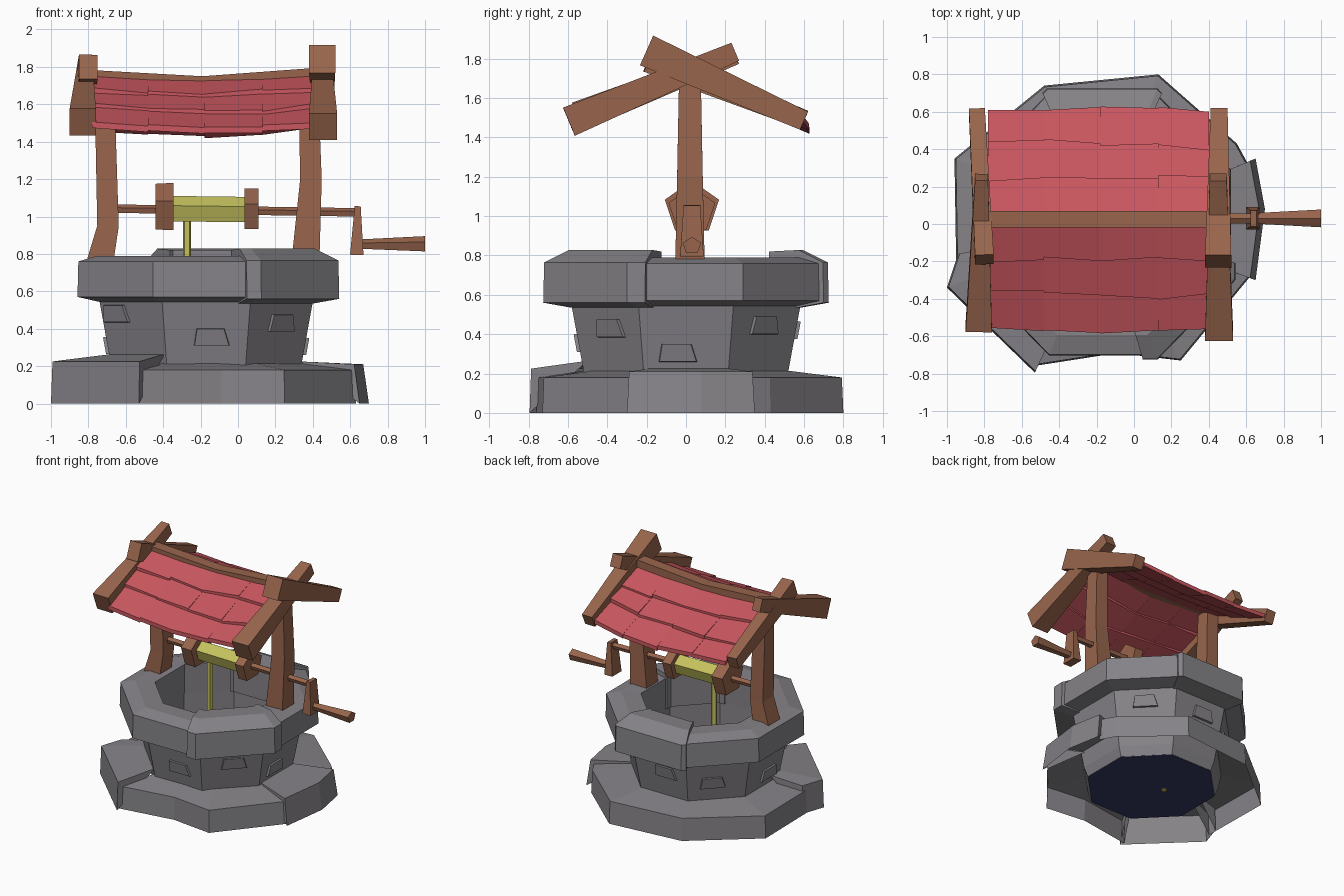
import bpy, bmesh, math, random
from mathutils import Vector

if "Cube" in bpy.data.objects:
    bpy.data.objects.remove(bpy.data.objects["Cube"])

random.seed(7)


def material(name, rgb):
    m = bpy.data.materials.new(name)
    m.diffuse_color = (*rgb, 1)
    m.use_nodes = True
    m.node_tree.nodes["Principled BSDF"].inputs["Base Color"].default_value = m.diffuse_color
    return m


STONE = material("grey stone", (0.235, 0.225, 0.243))
WOOD = material("brown wood", (0.315, 0.130, 0.073))
TILE = material("red tile", (0.59, 0.095, 0.115))
ROPE = material("straw rope", (0.56, 0.54, 0.11))
WATER = material("dark water", (0.037, 0.045, 0.13))
CX = -0.17  # well axis


def loft(name, sections, mat, ring=False, shell=False):
    """Skin sections; ring joins last to first, shell leaves the profile open."""
    bm = bmesh.new()
    rows = [[bm.verts.new(p) for p in s] for s in sections]
    n = len(rows[0])
    for i in range(len(rows) if ring else len(rows) - 1):
        a, b = rows[i], rows[(i + 1) % len(rows)]
        for j in range(n - 1 if shell else n):
            k = (j + 1) % n
            bm.faces.new((a[j], a[k], b[k], b[j]))
    if not ring:
        bm.faces.new(rows[0])
        bm.faces.new(rows[-1])
    bmesh.ops.recalc_face_normals(bm, faces=bm.faces)
    me = bpy.data.meshes.new(name)
    bm.to_mesh(me)
    bm.free()
    me.materials.append(mat)
    ob = bpy.data.objects.new(name, me)
    bpy.context.collection.objects.link(ob)
    return ob


def bar(name, stations, mat, n=4):
    """Tapered bar through (position, width, height); n > 4 gives an n-gon."""
    pts = [Vector(s[0]) for s in stations]
    d = (pts[-1] - pts[0]).normalized()
    u = Vector((1, 0, 0)) if abs(d.x) < 0.7 else Vector((0, 1, 0))
    v = d.cross(u).normalized()
    if max(v, key=abs) < 0:
        v = -v
    u = v.cross(d).normalized()
    if n == 4:
        shape = [(-1, -1), (1, -1), (1, 1), (-1, 1)]
    else:
        shape = [(math.sin(2 * math.pi * k / n), math.cos(2 * math.pi * k / n)) for k in range(n)]
    return loft(name, [[p + u * (a * s[1] / 2) + v * (b * s[2] / 2) for a, b in shape]
                       for p, s in zip(pts, stations)], mat)


def polar(deg, r, z):
    """Point on an octagon of corner radius r, corners at 22.5 + 45k degrees."""
    off = math.radians((deg + 22.5) % 45 - 22.5)
    q = r * math.cos(math.pi / 8) / math.cos(off)
    a = math.radians(deg)
    return (CX + q * math.cos(a), 1.02 * q * math.sin(a), z)


CORNERS = [22.5 + 45 * k for k in range(8)]

# Well wall, reaching almost to the ground, and water
wall = [(0.50, 0.025), (0.53, 0.10), (0.62, 0.56), (0.56, 0.7), (0.49, 0.7), (0.47, 0.025)]
loft("well_wall", [[polar(a, r, z) for r, z in wall] for a in CORNERS], STONE, ring=True)
loft("water", [[polar(a, 0.497, z) for a in CORNERS] for z in (0.02, 0.03)], WATER)

# Rim ring with two raised stones
rim = [(0.745, 0.57), (0.74, 0.76), (0.63, 0.79), (0.48, 0.785), (0.48, 0.55), (0.60, 0.54)]
loft("rim", [[polar(a, r, z) for r, z in rim] for a in CORNERS], STONE, ring=True)
high = [(0.77, 0.56), (0.765, 0.765), (0.63, 0.828), (0.465, 0.82), (0.465, 0.54), (0.62, 0.535)]
for name, angs in (("rim_stone_front", (287, 292.5, 337.5, 344)),
                   ("rim_stone_back", (65, 67.5, 112.5, 115))):
    loft(name, [[polar(a, r, z) for r, z in high] for a in angs], STONE)

# Base stones: shells open underneath, given by their outer corners
base = {
    "base_stone_left": (0.225, 0.265, 0.99, [(-0.53, -0.795), (-1.0, -0.34), (-0.94, -0.16)]),
    "base_stone_front": (0.18, 0.215, 0.99, [(-0.54, -0.76), (-0.09, -0.69), (0.25, -0.73), (0.63, -0.27)]),
    "base_stone_right": (0.21, 0.225, 0.965, [(0.65, -0.30), (0.70, 0.08), (0.65, 0.35)]),
    "base_stone_back": (0.18, 0.215, 0.99, [(0.61, 0.32), (0.55, 0.43), (0.13, 0.80), (-0.48, 0.74),
                                            (-0.96, 0.35), (-0.95, -0.25)]),
}
for name, (zo, zi, taper, corners) in base.items():
    secs = []
    for x, y in corners:
        deg = math.degrees(math.atan2(y, x - CX))
        xo, yo = CX + (x - CX) * taper, y * taper
        secs.append([(x, y, 0), (xo, yo, zo), polar(deg, 0.545, zi)])
    loft(name, secs, STONE, shell=True)

# Small raised bricks, one per wall facet: (angle, sideways, height)
for a, t, z in ((270, 0.03, 0.355), (225, -0.12, 0.48), (315, 0.02, 0.43), (0, -0.04, 0.305),
                (45, 0.0, 0.445), (90, 0.04, 0.42), (135, -0.03, 0.36), (180, 0.06, 0.31)):
    c, s = math.cos(math.radians(a)), math.sin(math.radians(a))
    secs = []
    for lift, grow in ((-0.02, 1.0), (0.016, 0.92)):
        sec = []
        for w, h in ((-0.1, -0.048), (0.1, -0.048), (0.07, 0.048), (-0.085, 0.048)):
            zz, tt = z + h * grow, t + w * grow
            ap = 0.924 * (0.53 + 0.09 * (zz - 0.1) / 0.46) + lift
            sec.append((CX + ap * c - tt * s, 1.02 * (ap * s + tt * c), zz))
        secs.append(sec)
    loft("wall_brick", secs, STONE)

# Posts, bent at mid height
bar("post_left", [((-0.74, 0.02, 0.75), 0.145, 0.15), ((-0.695, 0.02, 0.95), 0.115, 0.14),
                  ((-0.715, 0.02, 1.72), 0.105, 0.11)], WOOD)
bar("post_right", [((0.36, 0.02, 0.75), 0.15, 0.15), ((0.39, 0.02, 1.2), 0.115, 0.13),
                   ((0.375, 0.02, 1.72), 0.105, 0.11)], WOOD)

# Crossed gable beams and sagging ridge beam
bar("gable_right_front", [((0.455, -0.595, 1.48), 0.15, 0.155), ((0.45, 0.25, 1.835), 0.09, 0.10)], WOOD)
bar("gable_right_back", [((0.45, -0.20, 1.842), 0.14, 0.165), ((0.455, 0.60, 1.485), 0.09, 0.10)], WOOD)
bar("gable_left_front", [((-0.83, -0.55, 1.505), 0.14, 0.155), ((-0.815, 0.25, 1.82), 0.07, 0.10)], WOOD)
bar("gable_left_back", [((-0.80, -0.19, 1.80), 0.10, 0.14), ((-0.84, 0.60, 1.49), 0.085, 0.10)], WOOD)
bar("ridge_beam", [((-0.82, 0.025, 1.755), 0.09, 0.06), ((-0.19, 0.025, 1.72), 0.09, 0.06),
                   ((0.42, 0.025, 1.765), 0.09, 0.06)], WOOD)

# Roof tiles: four columns, three overlapping rows, on each slope
cols = [-0.78, -0.48, -0.18, 0.13, 0.40]


def sag(x):
    return -0.025 * (1 - ((x + 0.19) / 0.59) ** 2)


for side, y_eave, z_eave, rows in (("front", -0.565, 1.475, (0, 0.36, 0.68, 1)),
                                   ("back", 0.605, 1.465, (0, 0.41, 0.70, 1))):
    # shared wobble at column edges, plus a small tilt of each tile
    wob = [[random.uniform(-0.04, 0.04) for _ in cols] for _ in range(4)]
    for i in range(3):
        for j in range(4):
            tilt = [random.uniform(-0.009, 0.009) for _ in range(2)]
            slip = random.uniform(-0.015, 0.02)
            secs = []
            for k, lift in zip((j, j + 1), tilt):
                x = cols[k]
                t0 = rows[i] + (wob[i][k] - 0.03 if i else 0)
                t1 = rows[i + 1] + wob[i + 1][k] + slip
                y0, y1 = (0.0 + y_eave * t for t in (t0, t1))
                z0, z1 = (1.75 + (z_eave - 1.75) * t + sag(x) for t in (t0, t1))
                secs.append([(x, y0, z0 + 0.008), (x, y1, z1 + 0.030 + lift),
                             (x, y1, z1 - 0.002 + lift), (x, y0, z0 - 0.02)])
            loft("roof_tile_" + side, secs, TILE)

# Winch: axle, drum cheeks, rope drum, hanging rope
Y = 0.03
bar("axle", [((-0.68, Y, 1.04), 0.055, 0.05), ((0.64, Y, 1.02), 0.055, 0.05)], WOOD, 5)
bar("drum_cheek_left", [((-0.44, Y, 1.04), 0.28, 0.27), ((-0.345, Y, 1.04), 0.29, 0.28)], WOOD, 5)
bar("drum_cheek_right", [((0.035, Y, 1.03), 0.25, 0.24), ((0.11, Y, 1.03), 0.25, 0.24)], WOOD, 5)
bar("rope_drum", [((-0.35, Y, 1.035), 0.155, 0.15), ((0.04, Y, 1.03), 0.155, 0.15)], ROPE, 5)
bar("rope", [((-0.272, Y, 0.012), 0.046, 0.046), ((-0.272, Y, 1.0), 0.046, 0.046)], ROPE, 5)

# Crank arm and handle
bar("crank_arm", [((0.635, Y, 0.795), 0.072, 0.12), ((0.64, Y, 1.055), 0.032, 0.085)], WOOD)
bar("crank_handle", [((0.65, Y, 0.85), 0.06, 0.055), ((1.0, Y, 0.85), 0.10, 0.09)], WOOD, 5)
